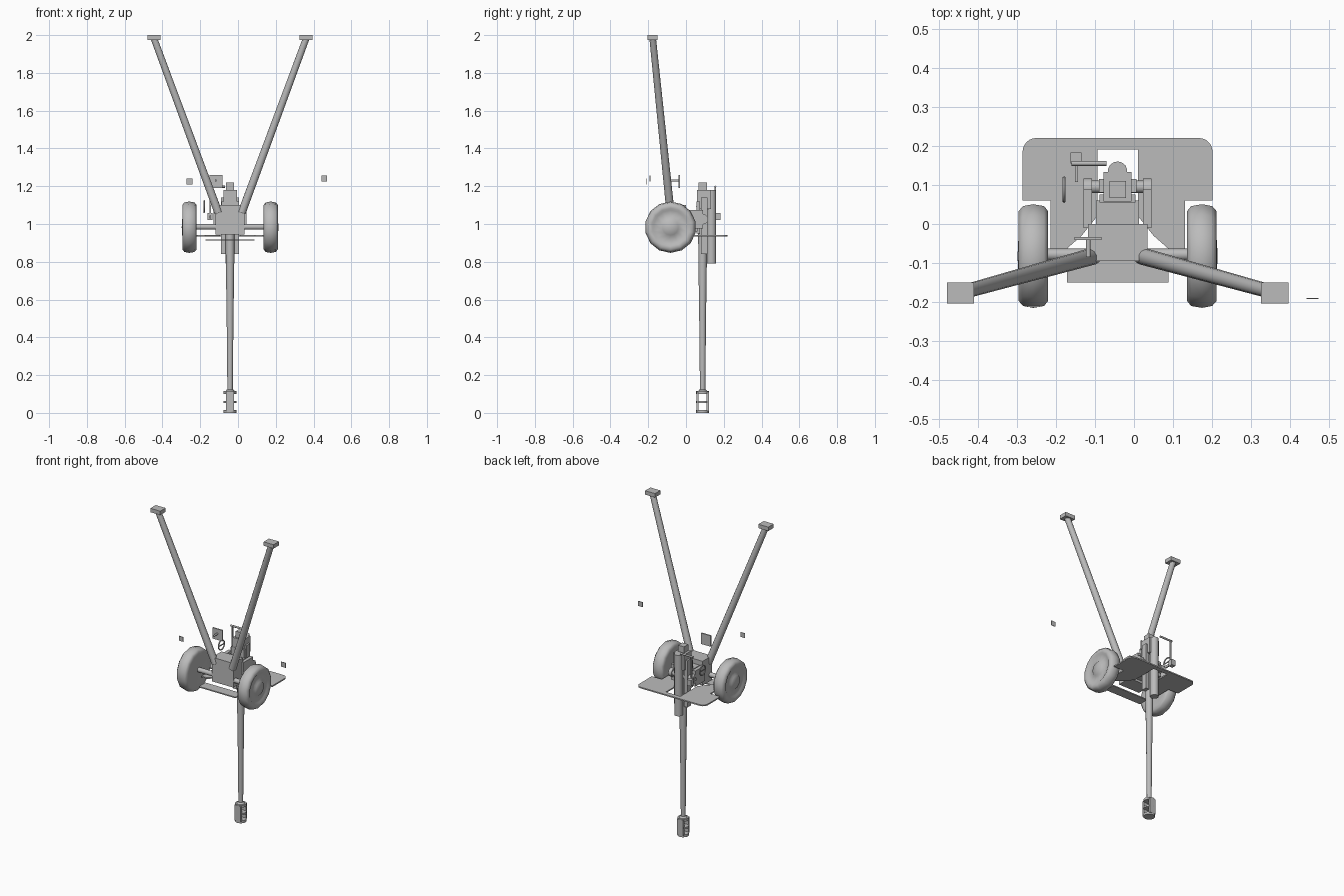
import bpy, bmesh, math
from mathutils import Vector, Matrix

if "Cube" in bpy.data.objects:
    bpy.data.objects.remove(bpy.data.objects["Cube"])

CX = -0.042  # centre line of the gun
grey = bpy.data.materials.new("gun_grey")
grey.diffuse_color = (0.5, 0.5, 0.5, 1)
grey.use_nodes = True
grey.node_tree.nodes["Principled BSDF"].inputs["Base Color"].default_value = grey.diffuse_color


def finish(name, bm, angle=35):
    bmesh.ops.recalc_face_normals(bm, faces=bm.faces[:])
    me = bpy.data.meshes.new(name)
    bm.to_mesh(me)
    bm.free()
    ob = bpy.data.objects.new(name, me)
    bpy.context.collection.objects.link(ob)
    me.materials.append(grey)
    bpy.ops.object.select_all(action='DESELECT')
    ob.select_set(True)
    bpy.context.view_layer.objects.active = ob
    bpy.ops.object.shade_smooth_by_angle(angle=math.radians(angle))
    return ob


def box(name, x0, x1, y0, y1, z0, z1):
    bm = bmesh.new()
    m = Matrix.Translation(((x0 + x1) / 2, (y0 + y1) / 2, (z0 + z1) / 2))
    bmesh.ops.create_cube(bm, size=1, matrix=m @ Matrix.Diagonal((x1 - x0, y1 - y0, z1 - z0, 1)))
    return finish(name, bm)


def rod(name, a, b, r0, r1=None, n=12):
    a, b = Vector(a), Vector(b)
    d = b - a
    bm = bmesh.new()
    m = Matrix.Translation((a + b) / 2) @ d.to_track_quat('Z', 'Y').to_matrix().to_4x4()
    bmesh.ops.create_cone(bm, cap_ends=True, segments=n, radius1=r0,
                          radius2=r0 if r1 is None else r1, depth=d.length, matrix=m)
    return finish(name, bm, 50)


def lathe(name, profile, centre, n, axis='Z'):
    """Spin (radius, height) points about an axis."""
    rot = Matrix.Rotation(math.pi / 2, 4, 'Y') if axis == 'X' else Matrix()
    bm = bmesh.new()
    vs = [bm.verts.new((r, 0, h)) for r, h in profile]
    es = [bm.edges.new(p) for p in zip(vs, vs[1:])]
    bmesh.ops.spin(bm, geom=vs + es, cent=(0, 0, 0), axis=(0, 0, 1), angle=2 * math.pi, steps=n)
    bmesh.ops.remove_doubles(bm, verts=bm.verts[:], dist=1e-5)
    bmesh.ops.transform(bm, matrix=Matrix.Translation(centre) @ rot, verts=bm.verts[:])
    return finish(name, bm, 50)


def plate(name, pts, z, t):
    bm = bmesh.new()
    f = bm.faces.new([bm.verts.new((x, y, z)) for x, y in pts])
    up = bmesh.ops.extrude_face_region(bm, geom=[f])['geom']
    bmesh.ops.translate(bm, vec=(0, 0, t), verts=[v for v in up if isinstance(v, bmesh.types.BMVert)])
    return finish(name, bm, 30)


# Barrel, thicker towards the breech
lathe("barrel", [(0, 0.1), (0.014, 0.1), (0.018, 0.5), (0.023, 0.85), (0.024, 1.15), (0, 1.15)],
      (CX, 0.088, 0), 16)

# Muzzle brake: three collars joined by front and back walls, open at the sides
for z0, z1 in ((0, 0.016), (0.052, 0.063), (0.1, 0.115)):
    rod("brake_collar", (CX, 0.088, z0), (CX, 0.088, z1), 0.034, n=12)
for y in (0.061, 0.115):
    box("brake_wall", CX - 0.022, CX + 0.022, y - 0.006, y + 0.006, 0.01, 0.11)
rod("brake_neck", (CX, 0.088, 0.11), (CX, 0.088, 0.125), 0.028, 0.016)

# Breech, recoil cylinder and cradle
box("breech", CX - 0.036, CX + 0.036, 0.057, 0.133, 1.08, 1.18)
box("breech_block", CX - 0.021, CX + 0.021, 0.067, 0.11, 1.18, 1.22)
rod("recoil_cylinder", (CX, 0.135, 0.79), (CX, 0.135, 1.18), 0.025, n=14)
for s in (-1, 1):
    x = CX + s * 0.036
    box("cradle_rail", x - 0.012, x + 0.012, 0.08, 0.115, 0.84, 1.14)
box("cradle_floor", CX - 0.046, CX + 0.046, 0.055, 0.075, 0.95, 1.12)

# Carriage body and trunnion arms
box("carriage", CX - 0.076, CX + 0.076, -0.095, 0.0, 0.945, 1.1)
box("carriage_saddle", CX - 0.055, CX + 0.055, 0.0, 0.06, 0.96, 1.07)
for s in (-1, 1):
    x = CX + s * 0.076
    box("trunnion_arm", x - 0.011, x + 0.011, -0.01, 0.09, 0.975, 1.075)
    rod("trunnion_cap", (x - 0.011, 0.09, 1.025), (x + 0.011, 0.09, 1.025), 0.027, n=14)
rod("trunnion", (CX - 0.07, 0.095, 1.025), (CX + 0.07, 0.095, 1.025), 0.016)

# Axle and wheels
rod("axle", (CX - 0.22, -0.078, 0.985), (CX + 0.22, -0.078, 0.985), 0.015)
for s in (-1, 1):
    prof = [(0, -0.034), (0.09, -0.034), (0.118, -0.038), (0.131, -0.028), (0.136, 0), (0.131, 0.026),
            (0.118, 0.037), (0.1, 0.036), (0.09, 0.03), (0.05, 0.03), (0.042, 0.038), (0, 0.04)]
    lathe("wheel", [(r, h * s) for r, h in prof], (CX + s * 0.216, -0.082, 0.983), 14, 'X')

# Shield with rounded far corners, wheel notches and a centre slot
half = [(0.052, 0.19), (0.052, 0.02), (0.092, -0.03), (0.132, -0.065), (0.172, -0.065),
        (0.172, 0.06), (0.243, 0.06)]
half += [(0.208 + 0.035 * math.cos(a), 0.185 + 0.035 * math.sin(a))
         for a in [i * math.pi / 12 for i in range(7)]]
outline = [(CX + x, y) for x, y in half] + [(CX - x, y) for x, y in reversed(half)]
plate("shield", outline, 0.934, 0.008)
box("lower_shield", CX - 0.13, CX + 0.13, -0.15, -0.085, 0.912, 0.919)

# Split trails with end plates
for s in (-1, 1):
    rod("trail", (CX + s * 0.062, -0.082, 1.06), (CX + s * 0.402, -0.176, 1.98), 0.022, 0.018)
    x = CX + s * 0.402
    box("trail_foot", x - 0.035, x + 0.035, -0.204, -0.15, 1.975, 2.0)

# Seat plate on its stem, and two thin loose plates
box("seat", -0.152, -0.083, -0.041, -0.033, 1.19, 1.26)
rod("seat_stem", (-0.117, -0.085, 1.23), (-0.117, -0.035, 1.23), 0.006, n=8)
box("left_tag", -0.272, -0.241, -0.212, -0.209, 1.21, 1.24)
box("right_tag", 0.441, 0.472, -0.192, -0.189, 1.226, 1.257)

# Hand wheel ring with one spoke and shaft
ring = [(0.03 + 0.004 * math.cos(i * math.pi / 3), 0.004 * math.sin(i * math.pi / 3)) for i in range(7)]
lathe("hand_wheel", ring, (-0.179, 0.088, 1.092), 20, 'X')
box("hand_wheel_spoke", -0.181, -0.177, 0.06, 0.116, 1.089, 1.095)

# Sight: head, post and eyepiece tube
box("sight_head", -0.162, -0.134, 0.155, 0.183, 1.02, 1.058)
box("sight_post", -0.151, -0.143, 0.108, 0.16, 1.03, 1.045)
box("sight_upright", -0.151, -0.143, 0.151, 0.159, 1.03, 1.2)
rod("sight_tube", (-0.16, 0.155, 1.197), (-0.07, 0.155, 1.197), 0.006, n=8)
